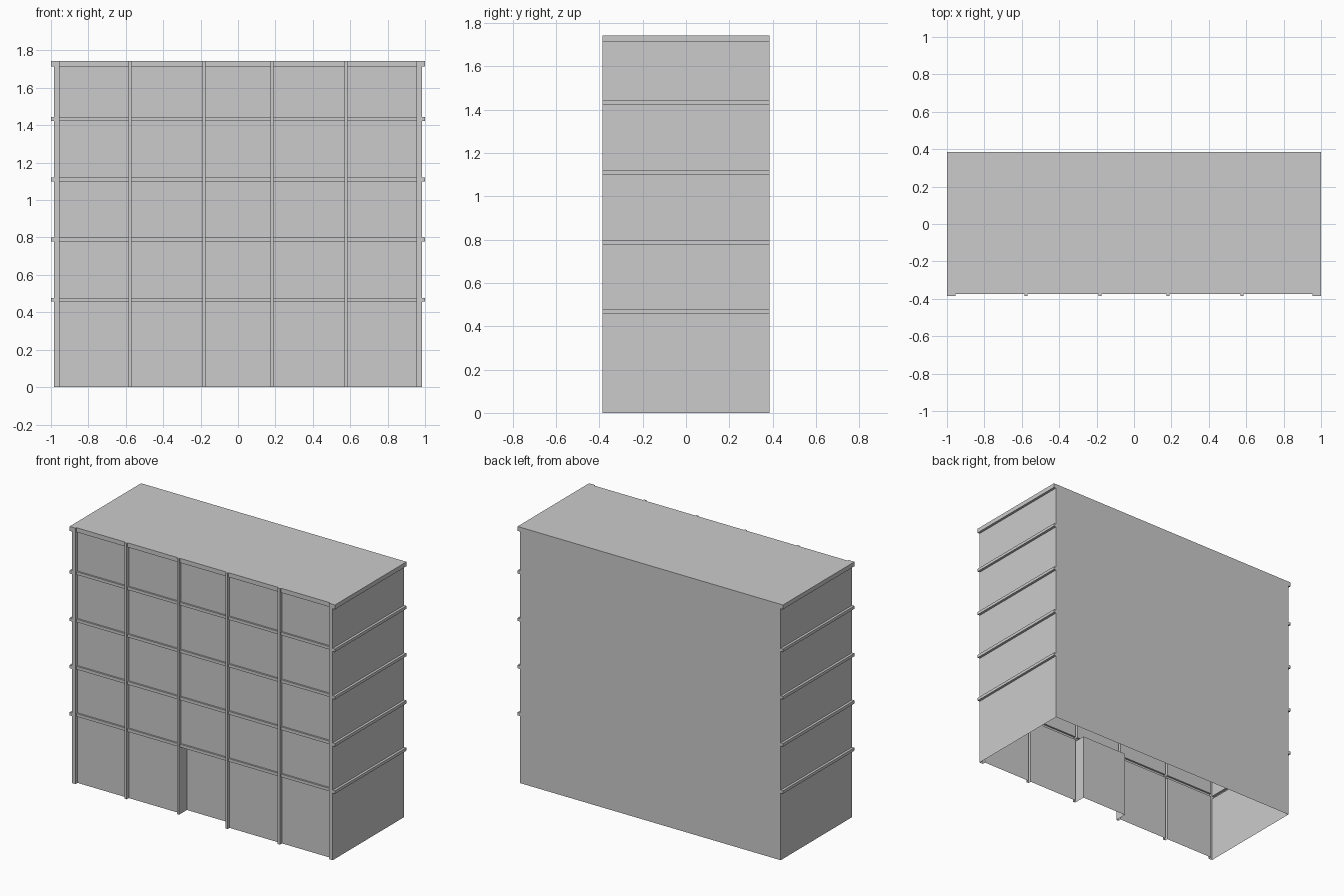
import bpy, bmesh
from mathutils import Vector

if "Cube" in bpy.data.objects:
    bpy.data.objects.remove(bpy.data.objects["Cube"])

BACK = 0.385        # rear plane
PILASTER = -0.385   # front of vertical strips
BAND = -0.375       # front of horizontal bands
PANEL = -0.363      # recessed bay panels
ENTRY = -0.30       # recessed entrance wall
WALL_X, BAND_X = 0.983, 1.0

half = [0.175, 0.191, 0.569, 0.586, 0.955, WALL_X, BAND_X]
xs = [-x for x in reversed(half)] + half
# odd rows are bands, even rows are storeys
zs = [0, 0.457, 0.477, 0.778, 0.799, 1.10, 1.12, 1.423, 1.443, 1.713, 1.743]


def make(name, polys, outward):
    """Weld polygons into one sheet whose normals face outward."""
    bm = bmesh.new()
    for poly in polys:
        bm.faces.new([bm.verts.new(p) for p in poly])
    bmesh.ops.remove_doubles(bm, verts=bm.verts, dist=1e-5)
    bmesh.ops.recalc_face_normals(bm, faces=bm.faces)
    total = sum((f.normal * f.calc_area() for f in bm.faces), Vector())
    if total.dot(Vector(outward)) < 0:
        bmesh.ops.reverse_faces(bm, faces=bm.faces)
    me = bpy.data.meshes.new(name)
    bm.to_mesh(me)
    bm.free()
    ob = bpy.data.objects.new(name, me)
    bpy.context.collection.objects.link(ob)
    return ob


def depth(i, j):
    """Front plane of the facade cell in column i, row j."""
    k = abs(i - 6)                      # columns away from the centre bay
    if k == 6:
        return PILASTER if j % 2 else None   # exposed ends of the side bands
    if k % 2:
        return PILASTER
    if j % 2:
        return BAND
    return ENTRY if k == 0 and j == 0 else PANEL


# Facade: stepped grid of panels, bands, pilasters and entrance recess
cols, rows = len(xs) - 1, len(zs) - 1
facade = []
for i in range(cols):
    for j in range(rows):
        d = depth(i, j)
        if d is None:
            continue
        x0, x1, z0, z1 = xs[i], xs[i + 1], zs[j], zs[j + 1]
        facade.append([(x0, d, z0), (x1, d, z0), (x1, d, z1), (x0, d, z1)])
        if i + 1 < cols:
            e = depth(i + 1, j)
            if e is not None and e != d:
                facade.append([(x1, d, z0), (x1, e, z0), (x1, e, z1), (x1, d, z1)])
        if j + 1 < rows:
            e = depth(i, j + 1)
            if e is not None and e != d:
                facade.append([(x0, d, z1), (x1, d, z1), (x1, e, z1), (x0, e, z1)])
make("front_facade", facade, (0, -1, 0))

# Side walls: profile with projecting bands, run front to back
profile = []
for j in range(rows):
    x = BAND_X if j % 2 else WALL_X
    profile += [(x, zs[j]), (x, zs[j + 1])]
for name, s in (("right_wall", 1), ("left_wall", -1)):
    make(name, [[(s * a, PILASTER, b), (s * c, PILASTER, d), (s * c, BACK, d), (s * a, BACK, b)]
                for (a, b), (c, d) in zip(profile, profile[1:])], (s, 0, 0))

# Plain back wall, closing the band ends
make("back_wall", [[(s * (BAND_X if j % 2 else WALL_X), BACK, z)
                    for s, z in ((-1, zs[j]), (1, zs[j]), (1, zs[j + 1]), (-1, zs[j + 1]))]
                   for j in range(rows)], (0, 1, 0))

# Flat roof following the stepped front edge
edge = []
for i in range(cols):
    d = depth(i, rows - 1)
    for x in (xs[i], xs[i + 1]):
        if not edge or edge[-1] != (x, d, zs[-1]):
            edge.append((x, d, zs[-1]))
make("roof", [edge + [(BAND_X, BACK, zs[-1]), (-BAND_X, BACK, zs[-1])]], (0, 0, 1))
